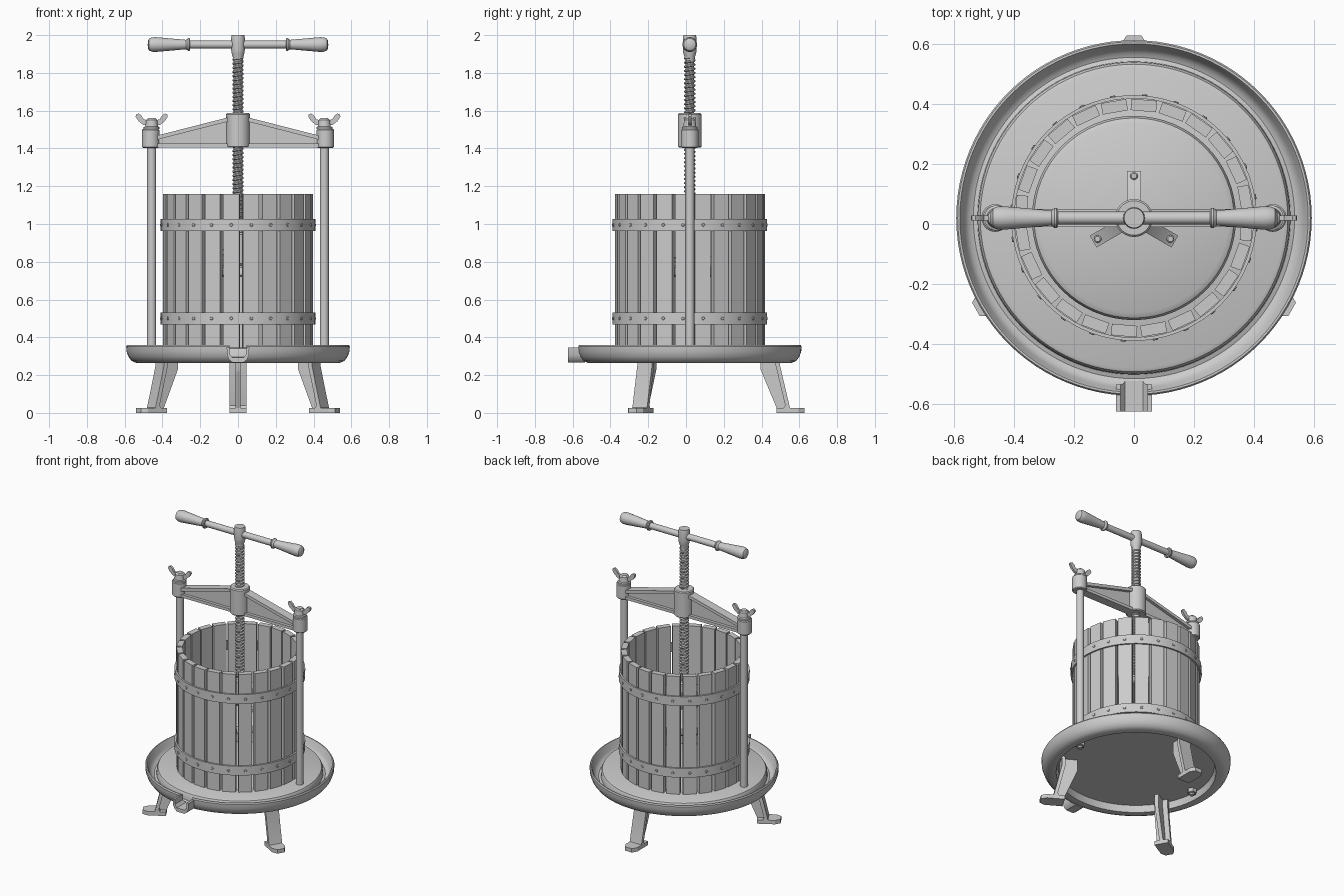
import bpy, bmesh, math
from mathutils import Matrix, Vector

if "Cube" in bpy.data.objects:
    bpy.data.objects.remove(bpy.data.objects["Cube"])

CY = 0.02                                   # common vertical axis sits at y = 0.02
BASE = Matrix.Translation((0, CY, 0))
T = Matrix.Translation


def RZ(deg):
    return Matrix.Rotation(math.radians(deg), 4, 'Z')


def lathe(bm, prof, segs=32, mat=Matrix()):
    """Revolve (radius, z) points about z; open ends must lie on the axis or form a loop."""
    vs = [bm.verts.new((r, 0, z)) for r, z in prof]
    es = [bm.edges.new(p) for p in zip(vs, vs[1:])]
    out = bmesh.ops.spin(bm, geom=vs + es, cent=(0, 0, 0), axis=(0, 0, 1),
                         angle=2 * math.pi, steps=segs, use_duplicate=False)
    new = set(vs) | {v for e in bm.edges if e.is_valid for v in e.verts if not v.tag}
    new = [v for v in new if not v.tag]
    bmesh.ops.remove_doubles(bm, verts=new, dist=1e-5)
    for v in bm.verts:
        if not v.tag:
            v.co = mat @ v.co
            v.tag = True


def rod(bm, r, z0, z1, segs=32, mat=Matrix(), b=0.004):
    """Solid cylinder with a small chamfer."""
    lathe(bm, [(0, z0), (r - b, z0), (r, z0 + b), (r, z1 - b), (r - b, z1), (0, z1)], segs, mat)


def prism(bm, pts, vec, mat=Matrix()):
    """Extrude a planar 3D polygon along vec, centred on the polygon plane."""
    h = Vector(vec) / 2
    a = [bm.verts.new(mat @ (Vector(p) - h)) for p in pts]
    b = [bm.verts.new(mat @ (Vector(p) + h)) for p in pts]
    bm.faces.new(a)
    bm.faces.new(b[::-1])
    for i in range(len(a)):
        j = (i + 1) % len(a)
        bm.faces.new((a[i], b[i], b[j], a[j]))
    for v in a + b:
        v.tag = True


def xz(bm, pts, depth, mat=Matrix()):
    prism(bm, [(x, 0, z) for x, z in pts], (0, depth, 0), mat)


def finish(name, bm, smooth=35):
    bmesh.ops.recalc_face_normals(bm, faces=bm.faces[:])
    me = bpy.data.meshes.new(name)
    bm.to_mesh(me)
    bm.free()
    ob = bpy.data.objects.new(name, me)
    bpy.context.collection.objects.link(ob)
    ob.matrix_world = BASE
    if smooth:
        bpy.ops.object.select_all(action='DESELECT')
        ob.select_set(True)
        bpy.context.view_layer.objects.active = ob
        bpy.ops.object.shade_smooth_by_angle(angle=math.radians(smooth))
    return ob


# Tray with flared rim, juice channel and raised platform
bm = bmesh.new()
lathe(bm, [(0, .345), (.50, .345), (.512, .34), (.519, .328), (.521, .295), (.535, .29), (.55, .296),
           (.565, .315), (.574, .35), (.58, .36), (.587, .36), (.592, .352), (.59, .325), (.58, .297),
           (.563, .275), (.54, .265), (.50, .265), (.49, .31), (0, .31)], 96)
tray = finish("tray", bm)
bm = bmesh.new()
xz(bm, [(-.045, .4), (-.045, .31), (-.03, .293), (.03, .293), (.045, .31), (.045, .4)], .12, T((0, -.59, 0)))
cutter = finish("spout_cutter", bm, 0)
cutter.hide_render = True
mod = tray.modifiers.new("spout_notch", 'BOOLEAN')
mod.object, mod.operation, mod.solver = cutter, 'DIFFERENCE', 'EXACT'
bpy.context.view_layer.update()
bpy.context.view_layer.objects.active = tray
while tray.modifiers[0] != mod and tray.modifiers.find(mod.name) > 0:
    bpy.ops.object.modifier_move_up(modifier=mod.name)
bpy.ops.object.modifier_apply(modifier="spout_notch")
bpy.data.objects.remove(cutter)

# Pouring spout
bm = bmesh.new()
outer = [(-.06, .347), (-.058, .305), (-.046, .28), (-.028, .267)]
inner = [(-.045, .347), (-.045, .312), (-.03, .293)]
xz(bm, outer + [(-x, z) for x, z in outer[::-1]] + [(-x, z) for x, z in inner] + inner[::-1],
   .09, T((0, -.60, 0)))
finish("spout", bm)

# Three legs: slanted plate, inner rib and chamfered foot
for n, ang in (("back", 90), ("left", 210), ("right", 330)):
    bm = bmesh.new()
    R = RZ(ang)
    xz(bm, [(.455, .312), (.478, .312), (.478, .25), (.53, .028), (.55, .015), (.49, .015), (.505, .04), (.455, .25)],
       .09, R)
    xz(bm, [(.375, .312), (.46, .312), (.46, .25), (.515, .02), (.462, .02), (.45, .05), (.383, .21), (.375, .23)],
       .024, R)
    prism(bm, [(.46, -.045, .0135), (.575, -.045, .0135), (.608, -.025, .0135), (.608, .025, .0135),
               (.575, .045, .0135), (.46, .045, .0135)], (0, 0, .027), R)
    finish(n + "_leg", bm, 25)

# Basket of 24 staves
bm = bmesh.new()
for k in range(24):
    xz(bm, [(.357, .347), (.395, .347), (.395, 1.16), (.357, 1.16)], .085, RZ(10 + 15 * k))
finish("basket_staves", bm, 0)

# Two hoops with rivets on each stave
for n, z in (("lower_hoop", .50), ("upper_hoop", .995)):
    bm = bmesh.new()
    h = .032
    lathe(bm, [(.398, z - h), (.409, z - h), (.409, z + h), (.398, z + h), (.398, z - h)], 72)
    for k in range(24):
        rod(bm, .009, 0, .006, 8, RZ(10 + 15 * k) @ T((.407, 0, z)) @ Matrix.Rotation(math.pi / 2, 4, 'Y'), .002)
    finish(n, bm)

# Pressing plate inside the basket
bm = bmesh.new()
lathe(bm, [(0, .72), (.33, .72), (.34, .73), (.34, .755), (.333, .77), (.315, .78), (0, .78)], 64)
finish("pressing_plate", bm)

# Three-armed foot that joins the screw to the plate
bm = bmesh.new()
rod(bm, .052, .78, .955, 32, b=.01)
for ang in (90, 210, 330):
    xz(bm, [(.03, .78), (.157, .78), (.157, .80), (.125, .815), (.06, .885), (.03, .89)], .045, RZ(ang))
    rod(bm, .013, .79, .822, 12, RZ(ang) @ T((.14, 0, 0)))
finish("screw_foot", bm)

# Helical screw: root and crest spirals joined into a thread
bm = bmesh.new()
seg, pitch, z0, z1 = 20, .022, .90, 1.885
count = int((z1 - z0) / pitch) * seg


def spiral(r, dz):
    return [bm.verts.new((r * math.cos(2 * math.pi * i / seg), r * math.sin(2 * math.pi * i / seg),
                          z0 + dz + pitch * i / seg)) for i in range(count + 1)]


lines = [spiral(.023, 0), spiral(.023, pitch * .3), spiral(.03, pitch * .5), spiral(.03, pitch * .8)]
for i in range(count):
    for a, b in zip(lines, lines[1:]):
        bm.faces.new((a[i], a[i + 1], b[i + 1], b[i]))
    if i + seg + 1 <= count:
        a, b = lines[-1], lines[0]
        bm.faces.new((a[i], a[i + 1], b[i + 1 + seg], b[i + seg]))
finish("screw", bm, 30)

# Screw head
bm = bmesh.new()
lathe(bm, [(0, 1.865), (.025, 1.865), (.028, 1.885), (.034, 1.905), (.036, 1.92), (.036, 1.985),
           (.033, 2.0), (0, 2.0)], 32)
finish("screw_head", bm)

# Turning handle with two turned grips
bm = bmesh.new()
rod(bm, .021, -.30, .30, 24, T((0, 0, 1.95)) @ Matrix.Rotation(math.pi / 2, 4, 'Y'))
finish("handle_bar", bm)
for n, s in (("left", -1), ("right", 1)):
    M = T((0, 0, 1.95)) @ Matrix.Rotation(s * math.pi / 2, 4, 'Y')
    bm = bmesh.new()
    lathe(bm, [(0, .253), (.03, .253), (.034, .258), (.034, .264), (.029, .27), (.025, .275), (.028, .31),
               (.036, .40), (.039, .435), (.038, .455), (.032, .47), (.02, .477), (0, .478)], 28, M)
    finish(n + "_grip", bm)

# Crossbeam: centre hub, I-section arms and end sleeves
bm = bmesh.new()
rod(bm, .063, 1.405, 1.587, 40, b=.006)
for s in (-1, 1):
    top = [(s * .05, 1.565), (s * .43, 1.468)]
    xz(bm, [(s * .04, 1.41), (s * .43, 1.41), (s * .43, 1.46), (s * .04, 1.56)], .02)
    xz(bm, top + [(x, z - .022) for x, z in top[::-1]], .06)
    xz(bm, [(s * .05, 1.405), (s * .43, 1.405), (s * .43, 1.425), (s * .05, 1.425)], .06)
    rod(bm, .046, 1.403, 1.503, 32, T((s * .462, 0, 0)), .005)
finish("crossbeam", bm)

# Posts with nuts beneath the tray and wing nuts on top
for n, s in (("left", -1), ("right", 1)):
    P = T((s * .457, 0, 0))
    bm = bmesh.new()
    rod(bm, .024, .29, 1.56, 24, P)
    finish(n + "_post", bm)
    bm = bmesh.new()
    rod(bm, .03, .282, .312, 6, P, .003)
    rod(bm, .016, .268, .29, 12, P)
    finish(n + "_post_nut", bm)
    bm = bmesh.new()
    lathe(bm, [(0, 1.503), (.042, 1.503), (.042, 1.513), (.034, 1.517), (.03, 1.55), (.024, 1.555), (0, 1.555)], 24, P)
    for w in (-1, 1):
        xz(bm, [(w * x, z) for x, z in ((.018, 1.52), (.045, 1.525), (.07, 1.545), (.085, 1.568), (.083, 1.58),
                                        (.07, 1.585), (.055, 1.575), (.042, 1.553), (.018, 1.55))], .016, P)
    finish(n + "_wing_nut", bm)
